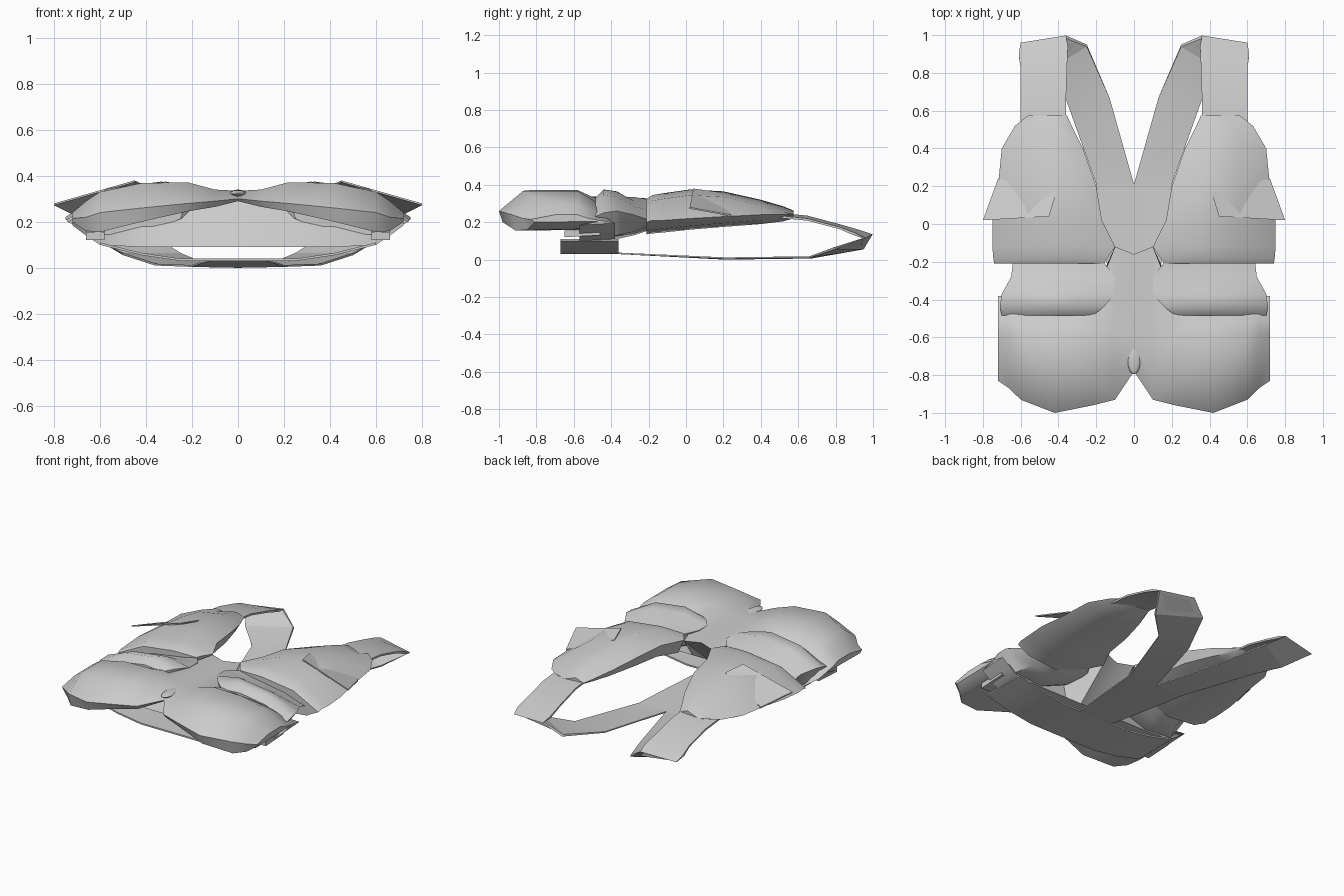
import bpy, bmesh, math

cube = bpy.data.objects.get("Cube")
if cube:
    bpy.data.objects.remove(cube, do_unlink=True)

grey = bpy.data.materials.new("hull grey")
grey.use_nodes = True
colour = (0.6, 0.6, 0.6, 1)
grey.diffuse_color = colour
grey.node_tree.nodes["Principled BSDF"].inputs["Base Color"].default_value = colour


def loft(name, rings, angle=40):
    """Skin closed rings of points, drop faces on the centre plane, mirror across x."""
    bm = bmesh.new()
    loops = [[bm.verts.new(p) for p in ring] for ring in rings]
    n = len(loops[0])
    for a, b in zip(loops, loops[1:]):
        for i in range(n):
            j = (i + 1) % n
            bm.faces.new((a[i], a[j], b[j], b[i]))
    bm.faces.new(loops[0])
    bm.faces.new(loops[-1][::-1])
    bmesh.ops.recalc_face_normals(bm, faces=bm.faces)
    seam = [f for f in bm.faces if all(abs(v.co.x) < 1e-4 for v in f.verts)]
    bmesh.ops.delete(bm, geom=seam, context="FACES")
    mesh = bpy.data.meshes.new(name)
    bm.to_mesh(mesh)
    bm.free()
    mesh.materials.append(grey)
    obj = bpy.data.objects.new(name, mesh)
    bpy.context.collection.objects.link(obj)
    mirror = obj.modifiers.new("mirror", "MIRROR")
    mirror.merge_threshold = 0.001
    bpy.ops.object.select_all(action="DESELECT")
    obj.select_set(True)
    bpy.context.view_layer.objects.active = obj
    bpy.ops.object.shade_smooth_by_angle(angle=math.radians(angle))


def front_ring(x, lip_y, lip_z, nose_z, top_z, back_y, back_z, low_z):
    """Fore-and-aft profile of the front hull at one x, with a recessed mouth."""
    return [(x, lip_y, lip_z), (x, lip_y - 0.02, nose_z),
            (x, lip_y + 0.11, top_z), (x, -0.58, top_z),
            (x, back_y, back_z), (x, -0.38, low_z + 0.01), (x, -0.57, low_z),
            (x, -0.46, lip_z + 0.005)]


def wing_ring(y, x_in, x_out, z_in, z_top, z_rim, z_low):
    """Cross-section of a side wing at one y, thin along its inner edge."""
    w = x_out - x_in
    return [(x_in, y, z_in), (x_in + w * 0.28, y, z_top),
            (x_in + w * 0.68, y, z_top - 0.03), (x_out, y, z_rim),
            (x_out - w * 0.15, y, z_low + 0.02),
            (x_in + w * 0.5, y, z_low), (x_in + w * 0.06, y, (z_in + z_low) / 2)]


def strip_ring(y_in, y_out, x_in, x_out, z_in, z_out, drop_y, drop_z):
    """Thin flat section, thickened along the given direction."""
    return [(x_in, y_in, z_in), (x_out, y_out, z_out),
            (x_out, y_out + drop_y, z_out + drop_z),
            (x_in, y_in + drop_y, z_in + drop_z)]


# Front hull with the notched lip, open mouth and central saddle
loft("front_hull", [front_ring(*s) for s in (
    (0, -.76, .29, .3, .335, -.16, .325, .09),
    (.1, -.91, .265, .29, .34, -.12, .325, .09),
    (.22, -.94, .245, .28, .372, -.42, .3, .09),
    (.42, -.98, .2, .26, .368, -.45, .29, .09),
    (.6, -.91, .155, .24, .33, -.46, .27, .1),
    (.66, -.85, .16, .22, .29, -.47, .25, .14),
    (.72, -.81, .2, .215, .24, -.52, .22, .185))])

# Middle wing, its front edge rolled down over the front hull
loft("middle_wing", [wing_ring(*s) for s in (
    (-.485, .22, .7, .32, .33, .23, .11),
    (-.44, .16, .71, .335, .375, .25, .11),
    (-.37, .1, .7, .335, .365, .26, .11),
    (-.28, .1, .65, .335, .315, .24, .13),
    (-.19, .17, .64, .32, .29, .21, .16))])

# Rear wing narrowing towards the tail
loft("rear_wing", [wing_ring(*s) for s in (
    (-.21, .16, .74, .325, .325, .2, .135),
    (-.18, .14, .745, .33, .345, .21, .14),
    (-.12, .1, .75, .33, .355, .21, .145),
    (.02, .17, .75, .33, .375, .22, .16),
    (.2, .2, .72, .32, .365, .23, .175),
    (.4, .27, .7, .28, .32, .24, .19),
    (.52, .33, .63, .25, .285, .24, .205),
    (.575, .355, .56, .24, .262, .245, .22))])

# Tail ribbon bending down at the back
loft("tail_ribbon", [strip_ring(*s) for s in (
    (.5, .5, .36, .6, .25, .235, 0, -.012),
    (.65, .65, .36, .6, .235, .22, 0, -.012),
    (.82, .82, .355, .6, .19, .175, 0, -.012),
    (.94, .9, .35, .61, .155, .145, -.01, -.012),
    (.998, .96, .36, .6, .135, .115, -.015, 0),
    (.95, .8, .25, .5, .055, .055, -.012, .01))])

# Lower arm twisting from the tail down to the keel plate
loft("lower_arm", [strip_ring(*s) for s in (
    (.95, .8, .25, .5, .055, .055, -.012, .01),
    (.67, .66, .13, .36, .006, .01, 0, .008),
    (.21, .21, 0, .2, 0, .004, 0, .008))])
loft("keel_plate", [strip_ring(*s) for s in (
    (.21, .21, 0, .2, 0, .004, 0, .008),
    (-.1, -.1, 0, .16, .016, .018, 0, .008),
    (-.37, -.37, 0, .12, .03, .03, 0, .008))])

# Scoop under the front hull, curling up to the sides
loft("front_scoop", [
    [(x, -.67, z), (x, -.36, z), (x, -.36, z + .01), (x, -.67, z + .01)]
    for x, z in ((0, .03), (.25, .03), (.42, .055), (.52, .08), (.6, .1))])

# Thin pointed plate on the rear wing, sinking into it at the back
plate = [(.45, .04, .38), (.8, .02, .28), (.72, .24, .24), (.41, .17, .362)]
loft("wing_plate", [[(x, y, z + d) for x, y, z in plate] for d in (-.008, 0)])

# Side blocks under the front hull
block = [(-.65, .12), (-.46, .13), (-.46, .16), (-.65, .155)]
loft("side_block", [[(x, y, z) for y, z in block] for x in (.58, .66)])

# Small raised pad in the nose notch
bpy.ops.mesh.primitive_uv_sphere_add(segments=16, ring_count=8, radius=1, location=(0, -.72, .325))
pad = bpy.context.object
pad.name = "nose_pad"
pad.scale = (.035, .075, .015)
pad.data.materials.append(grey)
bpy.ops.object.shade_smooth()
